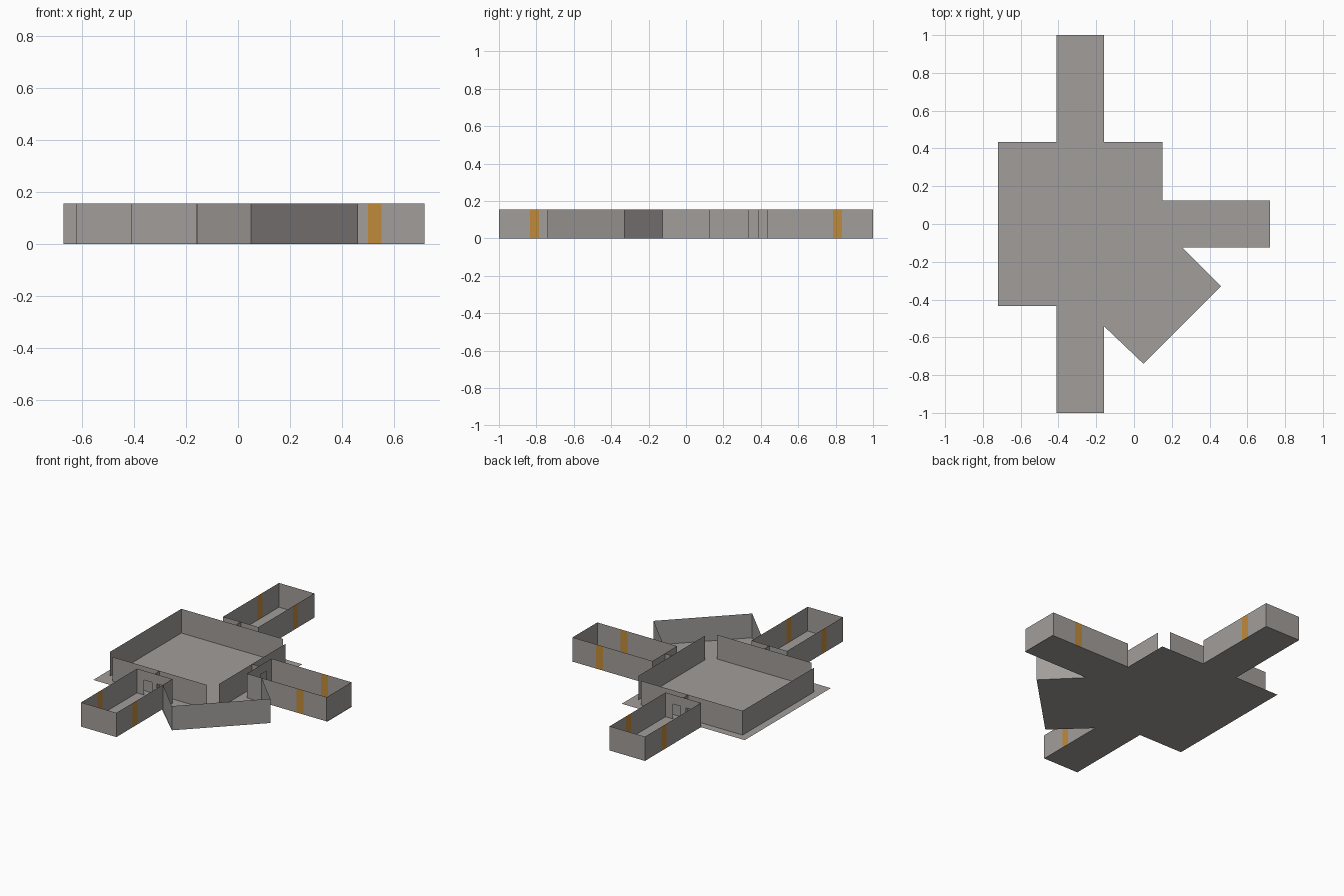
import bpy, bmesh, math
from mathutils import Vector

if "Cube" in bpy.data.objects:
    bpy.data.objects.remove(bpy.data.objects["Cube"])

H = 0.155                      # wall height
CX = -0.285                    # centre of the main hall
IN, OUT = 0.385, 0.435         # hall wall line, hall floor edge
TIP, HALF = 1.0, 0.125         # wing end distance and half width
STRIPE = (0.785, 0.835)        # stripe span along a wing
DOOR_H = 0.095


def material(name, rgb):
    m = bpy.data.materials.new(name)
    m.diffuse_color = (*rgb, 1)
    m.use_nodes = True
    m.node_tree.nodes["Principled BSDF"].inputs["Base Color"].default_value = m.diffuse_color
    return m


GREY = material("warm_grey", (0.36, 0.338, 0.325))
ORANGE = material("amber_stripe", (0.53, 0.26, 0.042))


def make(name, faces):
    """faces: list of (list of points, material index)"""
    bm = bmesh.new()
    for pts, mi in faces:
        bm.faces.new([bm.verts.new(p) for p in pts]).material_index = mi
    bmesh.ops.remove_doubles(bm, verts=bm.verts, dist=1e-5)
    me = bpy.data.meshes.new(name)
    bm.to_mesh(me)
    bm.free()
    me.materials.append(GREY)
    me.materials.append(ORANGE)
    ob = bpy.data.objects.new(name, me)
    bpy.context.collection.objects.link(ob)
    return ob


def panel(p, q, z0=0.0, z1=H, mi=0):
    """Upright sheet from p to q, facing right of the direction of travel"""
    return ([(*p, z0), (*q, z0), (*q, z1), (*p, z1)], mi)


# Floor: one sheet under the hall, wings and angled bay
floor = [(-.72, -OUT), (-.41, -OUT), (-.41, -1), (-.16, -1), (-.16, -.54),
         (.05, -.74), (.46, -.33), (.255, -HALF), (.72, -HALF), (.72, HALF),
         (.15, HALF), (.15, OUT), (-.16, OUT), (-.16, 1), (-.41, 1),
         (-.41, OUT), (-.72, OUT)]
make("floor", [([(x, y, 0) for x, y in floor], 0)])

# Hall walls, with open corners except at the back left
g = 0.05
x0, x1 = CX - IN, CX + IN
make("hall_front_wall", [panel((x0 + g, -IN), (x1 - g, -IN))])
make("hall_right_wall", [panel((x1, -IN + g), (x1, IN - g))])
make("hall_back_and_left_wall", [panel((x1 - g, IN), (x0, IN)),
                                 panel((x0, IN), (x0, -IN + g))])

# Angled bay: three walls, open towards the hall
bay = [(-.155, -.535), (.05, -.74), (.46, -.33), (.255, -HALF)]
make("bay_walls", [panel(a, b) for a, b in zip(bay, bay[1:])])


def wing(name, angle):
    c, s = math.cos(angle), math.sin(angle)

    def P(u, v):
        return (CX + u * c - v * s, u * s + v * c)

    # side walls with stripes, and the end wall
    cuts = [OUT, *STRIPE, TIP]
    shell = [panel(P(TIP, -HALF), P(TIP, HALF))]
    for i in range(3):
        a, b, mi = cuts[i], cuts[i + 1], int(i == 1)
        shell.append(panel(P(a, -HALF), P(b, -HALF), mi=mi))
        shell.append(panel(P(b, HALF), P(a, HALF), mi=mi))
    make(name + "_walls", shell)

    # inner wall with two doorways
    v = [-HALF, -0.074, -0.018, 0.018, 0.074, HALF]
    make(name + "_door_wall",
         [panel(P(OUT, v[i]), P(OUT, v[i + 1]), DOOR_H if i in (1, 3) else 0)
          for i in range(5)])
    # divider between the doorways
    make(name + "_divider", [panel(P(IN, 0), P(OUT, 0))])


for wing_name, deg in (("right_wing", 0), ("back_wing", 90), ("front_wing", -90)):
    wing(wing_name, math.radians(deg))
